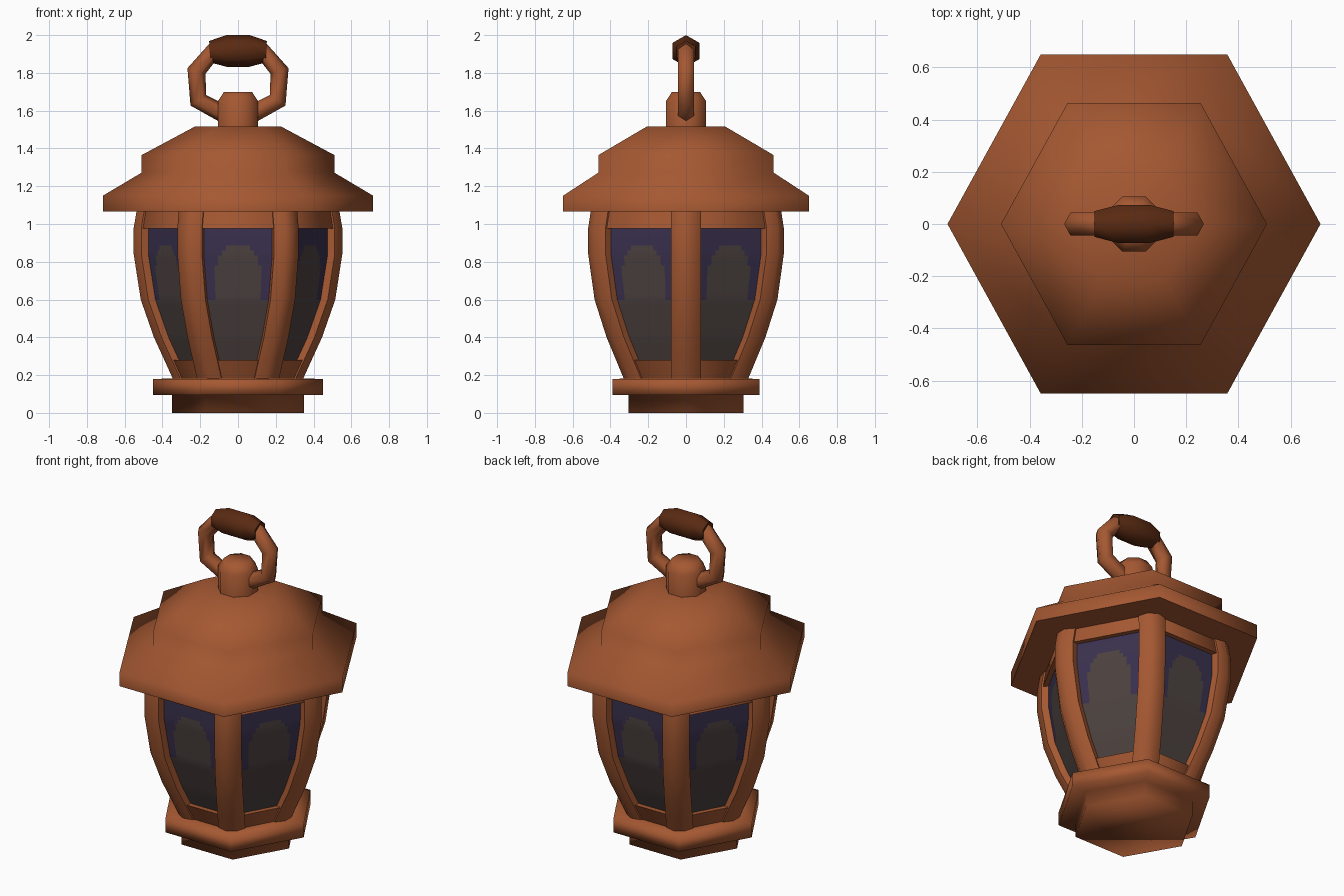
import bpy, math
from mathutils import Vector

if "Cube" in bpy.data.objects:
    bpy.data.objects.remove(bpy.data.objects["Cube"])


def material(name, rgb):
    m = bpy.data.materials.new(name)
    m.diffuse_color = (*rgb, 1)
    m.use_nodes = True
    m.node_tree.nodes["Principled BSDF"].inputs["Base Color"].default_value = m.diffuse_color
    return m


COPPER = material("copper", (0.376, 0.098, 0.032))
DARK = material("dark_brown", (0.100, 0.023, 0.006))
PURPLE = material("purple_glass", (0.042, 0.030, 0.076))
GREY = material("grey_candle", (0.072, 0.054, 0.050))


def build(name, verts, faces, mats, angle):
    me = bpy.data.meshes.new(name)
    me.from_pydata(verts, [], faces)
    for m in mats:
        me.materials.append(m)
    for p in me.polygons:
        p.use_smooth = True
    me.set_sharp_from_angle(angle=math.radians(angle))
    ob = bpy.data.objects.new(name, me)
    bpy.context.collection.objects.link(ob)
    return ob


def skin(rings, offset=0):
    """Join equal-size closed rings of points and cap both ends."""
    n = len(rings[0])
    verts = [v for r in rings for v in r]
    faces = []
    for k in range(len(rings) - 1):
        for i in range(n):
            j = (i + 1) % n
            faces.append((k * n + i, k * n + j, (k + 1) * n + j, (k + 1) * n + i))
    faces.append(tuple(range(n))[::-1])
    faces.append(tuple((len(rings) - 1) * n + i for i in range(n)))
    return verts, [tuple(i + offset for i in f) for f in faces]


def loft(name, profile, sides=6, sy=1.0, angle=65, turn=0.0):
    rings = []
    for r, z in profile:
        rings.append([(r * math.cos(math.tau * i / sides + turn),
                       r * math.sin(math.tau * i / sides + turn) * sy, z)
                      for i in range(sides)])
    return build(name, *skin(rings), [COPPER], angle)


def tube(name, path, mat, sides, angle):
    """Sweep a round section along (x, z, radius) points."""
    rings = []
    for i, (x, z, r) in enumerate(path):
        a, b = path[max(i - 1, 0)], path[min(i + 1, len(path) - 1)]
        t = Vector((b[0] - a[0], 0, b[1] - a[1])).normalized()
        up, side = Vector((-t.z, 0, t.x)), Vector((0, 1, 0))
        rings.append([Vector((x, 0, z)) - side * r * math.sin(math.tau * k / sides)
                      + up * r * math.cos(math.tau * k / sides) for k in range(sides)])
    return build(name, *skin(rings), [mat], angle)


# Bulging outline of the lantern body: (height, corner radius)
OUTLINE = [(0.17, 0.345), (0.28, 0.395), (0.40, 0.45), (0.60, 0.52),
           (0.84, 0.557), (0.98, 0.557), (1.08, 0.54)]
BODY_SY = 1.05


def radius(z):
    for (z0, r0), (z1, r1) in zip(OUTLINE, OUTLINE[1:]):
        if z <= z1:
            return r0 + (r1 - r0) * (z - z0) / (z1 - z0)
    return OUTLINE[-1][1]


# Stepped foot and base plate
loft("base", [(0.35, 0), (0.35, 0.095), (0.45, 0.095), (0.45, 0.18), (0.33, 0.182)], angle=100)

# Rails above and below the windows
loft("bottom_rail", [(radius(z) - 0.012, z) for z in (0.17, 0.28)], sy=BODY_SY)
loft("top_rail", [(radius(z) - 0.012, z) for z in (0.975, 1.08)], sy=BODY_SY)

# Corner pillars following the outline
verts, faces = [], []
section = [(-0.10, -0.06), (-0.045, -0.075), (-0.005, -0.03),
           (-0.005, 0.03), (-0.045, 0.075), (-0.10, 0.06)]
for k in range(6):
    a = math.tau * k / 6
    c, s = math.cos(a), math.sin(a)
    rings = [[(c * (r + d) - s * w, (s * (r + d) + c * w) * BODY_SY, z) for d, w in section]
             for z, r in OUTLINE]
    v, f = skin(rings, len(verts))
    verts += v
    faces += f
build("corner_pillars", verts, faces, [COPPER], 50)

# Recessed panes: a grey candle silhouette on purple glass
verts, faces, tones = [], [], []
COLS, ROWS, Z0, Z1 = 24, 28, 0.26, 0.99
for k in range(6):
    a0, a1 = math.tau * k / 6, math.tau * (k + 1) / 6
    base = len(verts)
    for j in range(ROWS + 1):
        z = Z0 + (Z1 - Z0) * j / ROWS
        r = radius(z) - 0.045
        for i in range(COLS + 1):
            t = i / COLS
            verts.append((r * (math.cos(a0) * (1 - t) + math.cos(a1) * t),
                          r * (math.sin(a0) * (1 - t) + math.sin(a1) * t) * BODY_SY, z))
    for j in range(ROWS):
        z = Z0 + (Z1 - Z0) * (j + 0.5) / ROWS
        for i in range(COLS):
            u = abs((i + 0.5) / COLS * 2 - 1)
            p = base + j * (COLS + 1) + i
            faces.append((p, p + 1, p + COLS + 2, p + COLS + 1))
            candle = u < 0.47 and z < 0.88 - 0.12 * (u / 0.47) ** 4
            tones.append(1 if z < 0.61 or candle else 0)
panes = build("window_panes", verts, faces, [PURPLE, GREY], 50)
for p, tone in zip(panes.data.polygons, tones):
    p.material_index = tone

# Two-tier roof
loft("roof", [(0.715, 1.065), (0.715, 1.15), (0.51, 1.272), (0.51, 1.365), (0.23, 1.515)],
     sy=1.05)

# Knob on the roof
loft("top_knob", [(0.115, 1.49), (0.115, 1.65), (0.08, 1.70)], sides=8, turn=math.pi / 8)

# Carrying ring through the knob, with a dark grip
left = [(-0.06, 1.575, 0.048), (-0.21, 1.655, 0.05), (-0.22, 1.81, 0.05), (-0.13, 1.915, 0.05)]
tube("carry_ring", left + [(-x, z, r) for x, z, r in reversed(left)], COPPER, 6, 65)
tube("ring_grip", [(-0.15, 1.912, 0.057), (-0.06, 1.916, 0.084),
                   (0.06, 1.916, 0.084), (0.15, 1.912, 0.057)], DARK, 6, 65)
